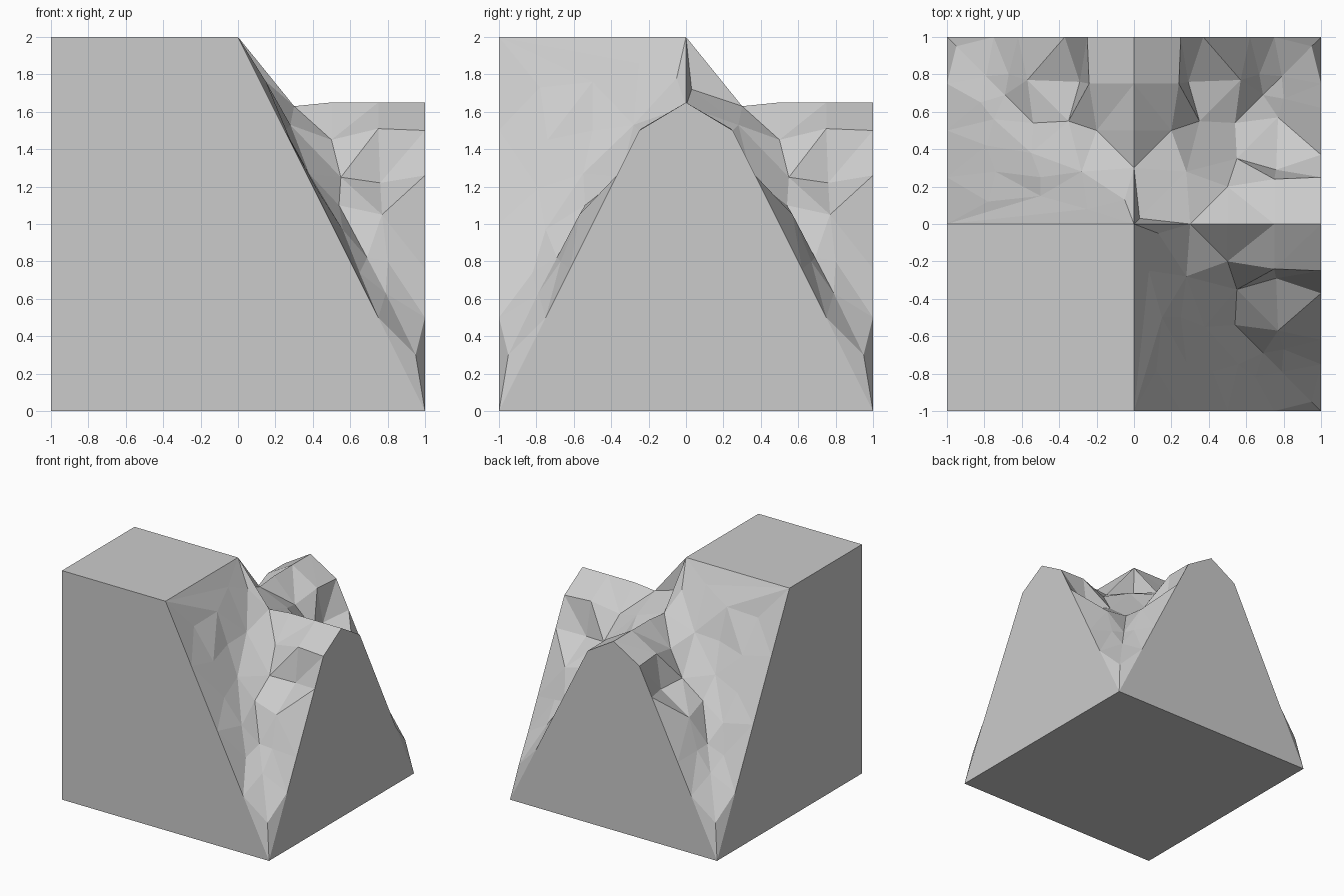
import bpy
import bmesh
from mathutils import Vector
from mathutils.geometry import delaunay_2d_cdt

cube = bpy.data.objects.get("Cube")
if cube:
    bpy.data.objects.remove(cube, do_unlink=True)

# Half-quadrant profiles: distance along the ridge, distance off it, height
HILL = [
    (.3, 0, 1.63), (.5, 0, 1.65), (.75, 0, 1.65), (1, 0, 1.65),
    (.5, .2, 1.45), (.75, .24, 1.51), (1, .25, 1.5),
    (.55, .35, 1.25), (.76, .29, 1.22), (1, .37, 1.26),
    (.77, .57, 1.05), (.8, .67, .8), (1, .62, .76), (1, .75, .5),
]
CLIFF = [
    (1, 0, 2), (.05, .13, 1.78), (.25, .08, 1.86), (.5, .15, 1.76),
    (.78, .12, 1.73), (1, .25, 1.5), (.5, .25, 1.5), (.74, .28, 1.45),
    (.55, .38, 1.27), (.79, .42, 1.19), (1, .5, 1),
    (.75, .56, .97), (.82, .65, .74), (1, .75, .5),
]
# Gully running down the diagonal of each rocky quadrant
GULLY = [(t, t, z) for t, z in
         ((0, 2), (.28, 1.53), (.54, 1.1), (.69, .82), (.79, .63), (.95, .3), (1, 0))]


def swap(points):
    return [(y, x, z) for x, y, z in points]


def flip_y(points):
    return [(x, -y, z) for x, y, z in points]


def add_rock(bm, points):
    """Triangulate scattered height points into a faceted slope."""
    flat = [Vector(p[:2]) for p in points]
    _, _, faces, origin, _, _ = delaunay_2d_cdt(flat, [], [], 0, 1e-5)
    verts = [bm.verts.new(p) for p in points]
    for face in faces:
        bm.faces.new([verts[origin[i][0]] for i in face])


def add_face(bm, points):
    bm.faces.new([bm.verts.new(p) for p in points])


bm = bmesh.new()

# Three rocky quadrants: back right, front right and back left
add_rock(bm, HILL + swap(HILL) + GULLY + [(.03, .03, 1.72)])
gorge = flip_y(HILL + swap(CLIFF) + GULLY)
add_rock(bm, gorge)
add_rock(bm, swap(gorge))

# Flat plateau on the remaining quadrant
add_face(bm, [(-1, -1, 2), (0, -1, 2), (0, 0, 2), (-1, 0, 2)])
bmesh.ops.remove_doubles(bm, verts=bm.verts, dist=1e-4)

# Four side walls, each following the skyline along its border
skyline = [v.co.copy() for v in bm.verts]
for axis in (0, 1):
    for side in (-1, 1):
        wall = [p for p in skyline if abs(p[axis] - side) < 1e-4]
        wall.sort(key=lambda p: p[1 - axis])
        if side < 0:
            wall.insert(0, Vector((-1, -1, 0)))
        add_face(bm, wall)

# Underside
add_face(bm, [(-1, -1, 0), (-1, 1, 0), (1, 1, 0), (1, -1, 0)])
bmesh.ops.remove_doubles(bm, verts=bm.verts, dist=1e-4)
bmesh.ops.recalc_face_normals(bm, faces=bm.faces)

mesh = bpy.data.meshes.new("cliff_corner_block")
bm.to_mesh(mesh)
bm.free()

# Single stone grey
stone = bpy.data.materials.new("stone_grey")
stone.use_nodes = True
grey = (.6, .6, .6, 1)
stone.diffuse_color = grey
stone.node_tree.nodes["Principled BSDF"].inputs["Base Color"].default_value = grey
mesh.materials.append(stone)

block = bpy.data.objects.new("cliff_corner_block", mesh)
bpy.context.collection.objects.link(block)
